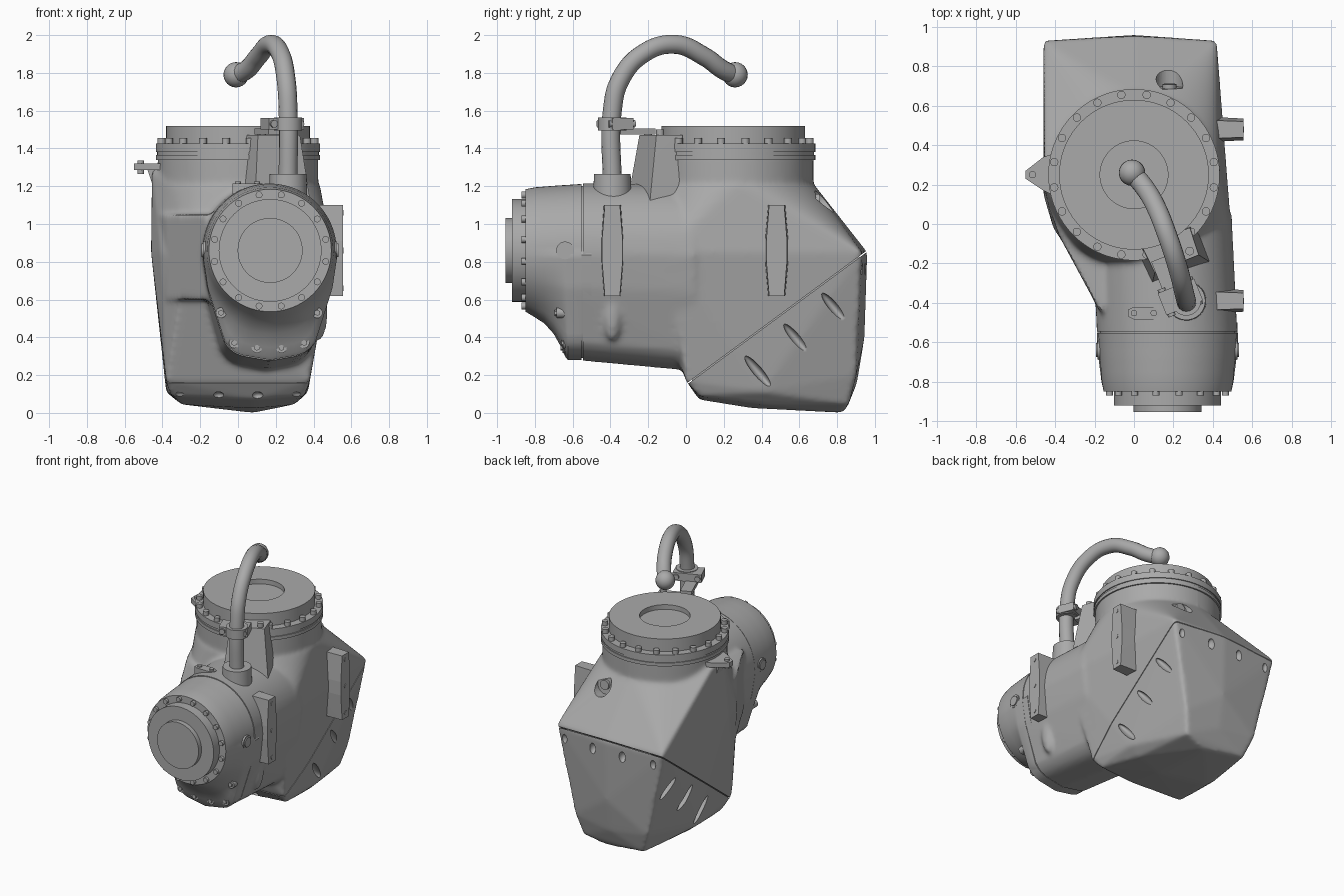
import bpy, bmesh, math
from mathutils import Vector, Matrix

if "Cube" in bpy.data.objects:
    bpy.data.objects.remove(bpy.data.objects["Cube"])

metal = bpy.data.materials.new("cast grey metal")
metal.use_nodes = True
GREY = (0.4, 0.4, 0.4, 1)
metal.diffuse_color = GREY
metal.node_tree.nodes["Principled BSDF"].inputs["Base Color"].default_value = GREY
NX, NZ = 0.17, 0.86      # nose axis
TOP = Vector((0, 0.25, 0))  # top flange axis


def finish(name, bm, angle=35):
    bmesh.ops.recalc_face_normals(bm, faces=bm.faces)
    me = bpy.data.meshes.new(name)
    bm.to_mesh(me)
    bm.free()
    ob = bpy.data.objects.new(name, me)
    bpy.context.collection.objects.link(ob)
    me.materials.append(metal)
    smooth(ob, angle)
    return ob


def smooth(ob, angle=35):
    bpy.ops.object.select_all(action='DESELECT')
    ob.select_set(True)
    bpy.context.view_layer.objects.active = ob
    bpy.ops.object.shade_smooth_by_angle(angle=math.radians(angle))


def apply_modifiers(ob):
    dg = bpy.context.evaluated_depsgraph_get()
    me = bpy.data.meshes.new_from_object(ob.evaluated_get(dg))
    ob.modifiers.clear()
    ob.data = me


def hull(bm, pts):
    vs = [bm.verts.new(p) for p in pts]
    bmesh.ops.convex_hull(bm, input=vs)
    bmesh.ops.delete(bm, geom=[v for v in vs if v.is_valid and not v.link_faces], context='VERTS')


def cyl(bm, a, b, r, r2=None, n=24):
    a, b = Vector(a), Vector(b)
    m = Matrix.Translation((a + b) / 2) @ (b - a).to_track_quat('Z', 'Y').to_matrix().to_4x4()
    bmesh.ops.create_cone(bm, cap_ends=True, segments=n, radius1=r,
                          radius2=r if r2 is None else r2, depth=(b - a).length, matrix=m)


def box(bm, size, m):
    bmesh.ops.create_cube(bm, size=1, matrix=m @ Matrix.Diagonal((*size, 1)))


def blob(bm, loc, size, rot_x=0):
    m = Matrix.Translation(loc) @ Matrix.Rotation(rot_x, 4, 'X') @ Matrix.Diagonal((*size, 1))
    bmesh.ops.create_uvsphere(bm, u_segments=20, v_segments=12, radius=1, matrix=m)


def loft(bm, rings):
    rows = [[bm.verts.new(p) for p in ring] for ring in rings]
    n = len(rows[0])
    for r0, r1 in zip(rows, rows[1:]):
        for i in range(n):
            bm.faces.new((r0[i], r0[(i + 1) % n], r1[(i + 1) % n], r1[i]))
    bm.faces.new(rows[0])
    bm.faces.new(rows[-1])


def circle(r, z, n=72):
    return [(r * math.cos(i * math.tau / n), TOP.y + r * math.sin(i * math.tau / n), z) for i in range(n)]


KEEL = [(0.36, 0), (0.33, -0.2), (0.235, -0.5), (0.17, -0.55), (0, -0.58)]


def egg(y, r, t, n=96):
    """Circle around the nose axis whose lower half grows into a tapered keel."""
    out = []
    for i in range(n):
        a = i * math.tau / n
        dx, dz = math.cos(a), math.sin(a)
        reach = r
        if dz < -0.001:
            hits = []
            for p, q in zip(KEEL, KEEL[1:]):
                ex, ez = q[0] - p[0], q[1] - p[1]
                den = abs(dx) * ez - dz * ex
                s = (p[0] * ez - p[1] * ex) / den if abs(den) > 1e-6 else 9
                if s > 0:
                    hits.append(s)
            reach = r + t * max(0, min(hits) - r)
        out.append((NX + dx * reach, y, NZ + dz * reach))
    return out


# Cast body: overlapping hulls fused into one softly filleted skin
bm = bmesh.new()
body = circle(0.435, 1.2)
body += [(-0.455, 0.2, 1.28), (-0.455, 0.33, 1.28),
         (-0.46, 0.93, 0.85), (0.42, 0.93, 0.85), (0, 0.96, 0.85), (0.5, -0.1, 0.85), (-0.46, 0.15, 0.85),
         (-0.41, -0.02, 0.85), (-0.28, -0.22, 0.8), (-0.38, 0, 0.17), (0.38, 0, 0.17),
         (-0.35, 0.07, 0.09), (0.35, 0.07, 0.09), (-0.38, 0.4, 0.11), (0.37, 0.4, 0.11),
         (0, 0.945, 0.4), (-0.31, 0.9, 0.2), (0.29, 0.9, 0.2), (0, 0.905, 0.16),
         (-0.25, 0.86, 0.045), (0.25, 0.86, 0.045), (-0.3, 0.4, 0.045), (0.3, 0.4, 0.045),
         (0.08, 0.83, 0), (0.08, 0.35, 0.025), (0.08, 0.07, 0.07)]
hull(bm, body)
hull(bm, circle(0.425, 0.9) + circle(0.425, 1.38))
back_egg = [(x - 0.03, y, z - 0.06 * max(0, NZ - z) / 0.58) for x, y, z in egg(0.05, 0.35, 1)]
hull(bm, egg(-0.6, 0.355, 1) + back_egg)
blob(bm, (0.425, -0.39, 0.54), (0.05, 0.055, 0.16))
# Slanted shoulder joining the right wall to the nose
hull(bm, [(x, y, z) for x, y in ((-0.43, 0.08), (-0.38, -0.06), (-0.25, -0.27), (-0.17, -0.45), (0.1, 0))
          for z in (0.6, 1.05)])
raw = finish("raw_body", bm)
mod = raw.modifiers.new("fuse", 'REMESH')
mod.mode, mod.voxel_size = 'VOXEL', 0.015
mod = raw.modifiers.new("soften", 'SMOOTH')
mod.factor, mod.iterations = 0.5, 7
apply_modifiers(raw)


# Split the body along the slanted seam into housing and rear cover
def piece(name, cuts):
    b = bmesh.new()
    b.from_mesh(raw.data)
    for co, no in cuts:
        res = bmesh.ops.bisect_plane(b, geom=b.verts[:] + b.edges[:] + b.faces[:], plane_co=co,
                                     plane_no=no, clear_outer=True)
        rim = [e for e in res["geom_cut"] if isinstance(e, bmesh.types.BMEdge)]
        bmesh.ops.holes_fill(b, edges=rim, sides=0)
    return finish(name, b, 40)


slope = Vector((0, 0.95, 0.7)).normalized()
seam_no = Vector((0, slope.z, -slope.y))
seam_co = Vector((0, 0, 0.15))
housing = piece("main_housing", [(seam_co - seam_no * 0.003, seam_no), (Vector((0, -0.546, 0)), Vector((0, -1, 0)))])
cover = piece("rear_cover", [(seam_co + seam_no * 0.003, -seam_no)])
bpy.data.objects.remove(raw)

# Gasket that closes the seam
bm = bmesh.new()
box(bm, (0.7, 1.1, 0.03), Matrix.Translation((0, 0.475, 0.5)) @ Matrix.Rotation(math.atan2(0.7, 0.95), 4, 'X'))
finish("cover_gasket", bm)


def carve(ob, b):
    cutter = finish("cutter", b)
    cutter.hide_render = True
    m = ob.modifiers.new("carve", 'BOOLEAN')
    m.operation, m.object = 'DIFFERENCE', cutter
    apply_modifiers(ob)
    bpy.data.objects.remove(cutter)
    smooth(ob, 40)


# Slots and screw pockets in the cover
bm = bmesh.new()
for y, z, x in ((0.38, 0.22, 0.385), (0.59, 0.385, 0.405), (0.79, 0.55, 0.4)):
    for side in (-1, 1):
        blob(bm, (side * x, y, z), (0.045, 0.025, 0.11), math.radians(40))
for i in range(4):
    blob(bm, (-0.38 + i * 0.245, 0.95, 0.76), (0.025, 0.035, 0.04))
    blob(bm, (-0.31 + i * 0.207, 0.045, 0.09), (0.03, 0.03, 0.022))
carve(cover, bm)

# Spot face high on the back of the housing
bm = bmesh.new()
cyl(bm, (0.18, 0.69, 1.12), (0.18, 1, 1.16), 0.068)
carve(housing, bm)
bm = bmesh.new()
cyl(bm, (0.18, 0.65, 1.12), (0.18, 0.71, 1.125), 0.035)
finish("back_screw", bm)

# Nose casting and the recessed seam behind it
bm = bmesh.new()
loft(bm, [egg(*s) for s in ((-0.553, 0.352, 1), (-0.625, 0.347, 1), (-0.64, 0.346, 0.92), (-0.66, 0.345, 0.72),
                            (-0.7, 0.342, 0.42), (-0.75, 0.338, 0.2), (-0.8, 0.334, 0.08), (-0.85, 0.324, 0))])
finish("nose_casting", bm)
bm = bmesh.new()
loft(bm, [egg(y, 0.342, 0.95) for y in (-0.56, -0.5)])
finish("nose_gasket", bm)

# Nose flange, cap and bolts
bm = bmesh.new()
cyl(bm, (NX, -0.84, NZ), (NX, -0.92, NZ), 0.272, n=64)
cyl(bm, (NX, -0.9, NZ), (NX, -0.955, NZ), 0.172, n=48)
finish("nose_flange", bm)
bm = bmesh.new()
for i in range(16):
    a = (i + 0.5) * math.tau / 16
    x, z = NX + 0.3 * math.cos(a), NZ + 0.3 * math.sin(a)
    cyl(bm, (x, -0.84, z), (x, -0.87, z), 0.018, n=16)
finish("nose_bolts", bm)
bm = bmesh.new()
for x, y, z in ((-0.02, -0.65, 0.37), (0.1, -0.655, 0.345), (0.23, -0.655, 0.345), (0.35, -0.65, 0.37),
                (-0.09, -0.685, 0.53), (0.42, -0.685, 0.53)):
    cyl(bm, (x, -0.57, z), (x, y, z), 0.028, n=20)
    cyl(bm, (x, -0.57, z), (x, y - 0.01, z), 0.016, n=6)
finish("keel_screws", bm)
bm = bmesh.new()
for s in (-1, 1):
    cyl(bm, (NX + s * 0.3, -0.64, NZ), (NX + s * 0.355, -0.64, NZ), 0.047)
    cyl(bm, (NX + s * 0.3, -0.64, NZ), (NX + s * 0.362, -0.64, NZ), 0.036)
finish("side_plugs", bm)

# Top flange, turned disc with a shallow pocket, and bolts
bm = bmesh.new()
for z0, z1, r in ((1.34, 1.365, 0.435), (1.36, 1.385, 0.428), (1.38, 1.425, 0.435)):
    cyl(bm, TOP + Vector((0, 0, z0)), TOP + Vector((0, 0, z1)), r, n=72)
finish("top_ring", bm)
bm = bmesh.new()
loft(bm, [circle(r, z) for r, z in ((0.38, 1.4), (0.38, 1.52), (0.172, 1.52), (0.172, 1.485))])
finish("top_disc", bm)
bm = bmesh.new()
for i in range(20):
    a = (i + 0.5) * math.tau / 20
    p = TOP + Vector((math.cos(a), math.sin(a), 0)) * 0.41
    cyl(bm, p + Vector((0, 0, 1.41)), p + Vector((0, 0, 1.455)), 0.021, n=16)
finish("top_bolts", bm)

# Mounting pads on the left wall
for name, y0 in (("front_pad", -0.39), ("rear_pad", 0.48)):
    bm = bmesh.new()
    shape = [(0.04, 0.24), (0.055, 0.05), (0.055, -0.05), (0.04, -0.24)]
    hull(bm, [(x, y0 + s * w * (1.15 if x < 0.5 else 1), 0.86 + h) for w, h in shape for s in (-1, 1)
              for x in (0.4, 0.555)])
    for h in (-0.2, 0, 0.2):
        cyl(bm, (0.53, y0, 0.86 + h), (0.559, y0, 0.86 + h), 0.015, n=16)
    finish(name, bm, 3)

# Small lug on the right, with its bolt and rib
bm = bmesh.new()
hull(bm, [(x, y, z) for x, y in ((-0.4, 0.36), (-0.4, 0.14), (-0.46, 0.17), (-0.55, 0.23), (-0.55, 0.27), (-0.46, 0.34))
          for z in (1.285, 1.32)])
hull(bm, [(x, y, z) for x, z in ((-0.41, 1.29), (-0.48, 1.29), (-0.45, 1.2)) for y in (0.22, 0.29)])
cyl(bm, (-0.515, 0.25, 1.265), (-0.515, 0.25, 1.335), 0.018, n=16)
finish("side_lug", bm)

# Hose boss, bracket tower and clamp
HX, HY = 0.265, -0.39
bm = bmesh.new()
cyl(bm, (HX, HY, 1.05), (HX, HY, 1.265), 0.105, 0.097, n=40)
finish("hose_boss", bm)
turn = Matrix.Rotation(math.radians(22), 4, 'Z')
bm = bmesh.new()
base = Matrix.Translation((0.2, -0.16, 0)) @ turn
hull(bm, [base @ Vector((s * w, y, z)) for w, y, z in ((0.16, -0.1, 1.1), (0.17, 0.12, 1.1), (0.12, -0.045, 1.47),
                                                     (0.13, 0.1, 1.47)) for s in (-1, 1)])
for s in (-1, 1):
    p = base @ Vector((s * 0.085, -0.01, 1.45))
    cyl(bm, p, p + Vector((0, 0, 0.05)), 0.022, n=16)
finish("hose_bracket", bm)
bm = bmesh.new()
hold = Matrix.Translation((0.235, -0.37, 1.53)) @ turn
box(bm, (0.2, 0.12, 0.06), hold)
box(bm, (0.08, 0.2, 0.03), hold @ Matrix.Translation((-0.03, 0.12, -0.04)))
for s in (-1, 1):
    cyl(bm, hold @ Vector((s * 0.075, -0.075, 0)), hold @ Vector((s * 0.075, 0.075, 0)), 0.02, n=16)
cyl(bm, (HX, HY, 1.495), (HX, HY, 1.565), 0.075, n=32)
finish("hose_clamp", bm)

# Bolted plate on top of the neck
bm = bmesh.new()
hull(bm, [(x, y, z) for x, y in ((-0.03, -0.47), (0, -0.485), (0.1, -0.485), (0.13, -0.465), (0.13, -0.44),
                                 (0.1, -0.42), (0, -0.42), (-0.03, -0.435)) for z in (1.1, 1.215)])
for x in (0, 0.1):
    cyl(bm, (x, -0.452, 1.2), (x, -0.452, 1.225), 0.016, n=16)
finish("neck_plate", bm)

# Hose swept along a curve, ending in a ball
path = [(HX, HY, 1.2), (HX, HY, 1.6), (0.255, -0.35, 1.76), (0.225, -0.23, 1.9), (0.17, -0.06, 1.951),
        (0.105, 0.1, 1.885), (0.05, 0.19, 1.82), (-0.01, 0.26, 1.785)]
cu = bpy.data.curves.new("hose", 'CURVE')
cu.dimensions, cu.bevel_depth, cu.bevel_resolution, cu.use_fill_caps = '3D', 0.05, 6, True
sp = cu.splines.new('BEZIER')
sp.bezier_points.add(len(path) - 1)
for bp, p in zip(sp.bezier_points, path):
    bp.co = p
    bp.handle_left_type = bp.handle_right_type = 'AUTO'
cu.materials.append(metal)
bpy.context.collection.objects.link(bpy.data.objects.new("hose", cu))
bm = bmesh.new()
blob(bm, (-0.01, 0.26, 1.79), (0.067,) * 3)
finish("hose_ball", bm)
